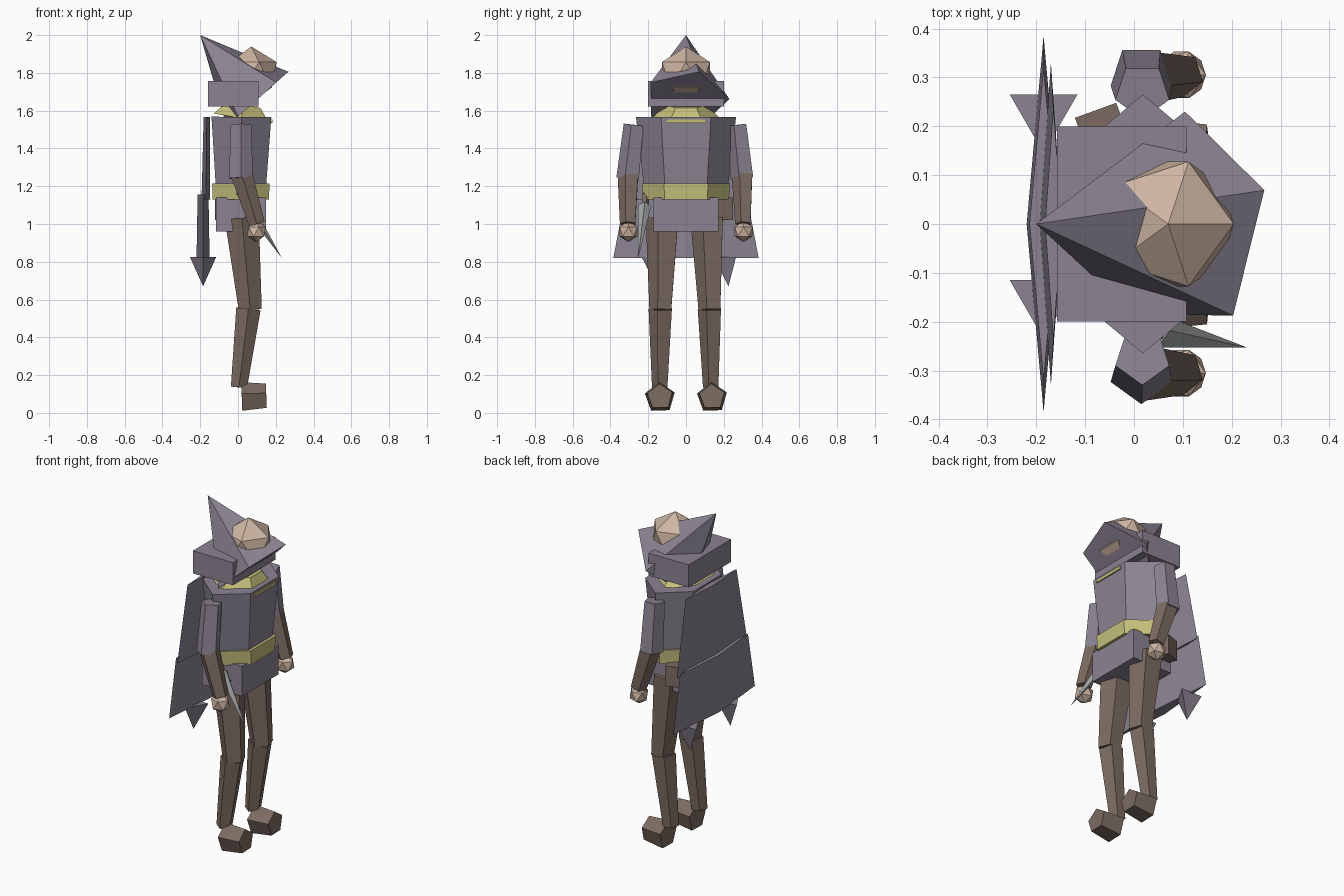
import bpy, bmesh, math
from mathutils import Vector

cube = bpy.data.objects.get("Cube")
if cube:
    bpy.data.objects.remove(cube, do_unlink=True)


def material(name, rgb):
    m = bpy.data.materials.new(name)
    m.use_nodes = True
    m.diffuse_color = (*rgb, 1)
    bsdf = m.node_tree.nodes["Principled BSDF"]
    bsdf.inputs["Base Color"].default_value = (*rgb, 1)
    bsdf.inputs["Roughness"].default_value = 0.9
    return m


PURPLE = material("dusty purple cloth", (0.26, 0.23, 0.29))
BROWN = material("brown leather", (0.20, 0.148, 0.12))
YELLOW = material("pale yellow trim", (0.55, 0.52, 0.2))
SKIN = material("skin", (0.62, 0.46, 0.36))
STEEL = material("grey steel", (0.36, 0.38, 0.37))


def finish(name, bm, mat):
    bmesh.ops.recalc_face_normals(bm, faces=bm.faces)
    mesh = bpy.data.meshes.new(name)
    bm.to_mesh(mesh)
    bm.free()
    mesh.materials.append(mat)
    obj = bpy.data.objects.new(name, mesh)
    bpy.context.collection.objects.link(obj)
    return obj


def limb(name, a, b, r1, r2, sides, mat, turn=0, squash=1):
    """Tapered prism from a to b; turn is the angle of the first corner, squash flattens across."""
    a, b = Vector(a), Vector(b)
    axis = (b - a).normalized()
    side = Vector((0, 1, 0))
    side = (side - axis * side.dot(axis)).normalized()
    other = axis.cross(side)
    if other.x + other.z < 0:
        other = -other
    bm = bmesh.new()
    rings = []
    for centre, r in ((a, r1), (b, r2)):
        count = sides if r else 1
        ring = []
        for i in range(count):
            t = math.radians(turn) + math.tau * i / sides
            ring.append(bm.verts.new(centre + side * r * math.cos(t)
                                     + other * r * squash * math.sin(t)))
        rings.append(ring)
    lower, upper = rings
    bm.faces.new(lower)
    if r2:
        bm.faces.new(upper)
    for i in range(sides):
        j = (i + 1) % sides
        if r2:
            bm.faces.new((lower[i], lower[j], upper[j], upper[i]))
        else:
            bm.faces.new((lower[i], lower[j], upper[0]))
    return finish(name, bm, mat)


def box(name, centre, size, mat, tilt=0):
    bm = bmesh.new()
    bmesh.ops.create_cube(bm, size=1)
    bmesh.ops.scale(bm, vec=size, verts=bm.verts)
    obj = finish(name, bm, mat)
    obj.location = centre
    obj.rotation_euler.z = math.radians(tilt)
    return obj


def ball(name, centre, r, mat, turn=0):
    bm = bmesh.new()
    bmesh.ops.create_icosphere(bm, subdivisions=1, radius=r)
    # spin so that a corner of the upper ring points along +x
    top = max(bm.verts, key=lambda v: v.co.z)
    near = top.link_edges[0].other_vert(top).co
    spin = math.radians(turn) - math.atan2(near.y, near.x)
    obj = finish(name, bm, mat)
    obj.location = centre
    obj.rotation_euler.z = spin
    return obj


# Head, pointed hat and hood
ball("head", (0.07, 0, 1.79), 0.15, SKIN)
limb("pointed_hat", (0.103, 0, 1.66), (-0.2, 0, 2.0), 0.23, 0, 5, PURPLE, turn=72.5)
box("hood", (-0.025, 0, 1.69), (0.265, 0.4, 0.135), PURPLE)

# Torso, collar, belt and skirt
limb("torso", (0.015, 0, 1.13), (0.018, 0, 1.567), 0.215, 0.265, 6, PURPLE, squash=0.69)
limb("collar", (0.018, 0, 1.56), (0.03, 0, 1.63), 0.18, 0.11, 6, YELLOW, squash=0.95)
box("chest_trim", (0.172, 0, 1.543), (0.02, 0.2, 0.018), YELLOW)
limb("belt", (0.015, 0, 1.13), (0.015, 0, 1.215), 0.228, 0.232, 6, YELLOW, squash=0.755)
box("skirt", (0.015, 0, 1.05), (0.265, 0.345, 0.18), PURPLE)
box("pouch", (-0.065, 0.195, 1.08), (0.09, 0.08, 0.12), BROWN, tilt=20)

# Cape in two thin panels with hanging points
limb("cape_upper", (-0.17, 0, 1.13), (-0.165, 0, 1.567), 0.33, 0.24, 4, PURPLE, squash=0.07)
limb("cape_lower", (-0.185, 0, 0.82), (-0.185, 0, 1.155), 0.385, 0.32, 4, PURPLE, squash=0.09)
for label, y in (("left", 0.225), ("right", -0.155)):
    limb(label + "_cape_point", (-0.185, y, 0.825), (-0.185, y, 0.67), 0.08, 0, 3,
         PURPLE, turn=180)

# Arms and legs
for label, s in (("left", 1), ("right", -1)):
    limb(label + "_upper_arm", (0.015, s * 0.303, 1.24), (0.017, s * 0.272, 1.525),
         0.066, 0.058, 5, PURPLE, turn=180)
    limb(label + "_forearm", (0.1, s * 0.305, 1.0), (0.02, s * 0.302, 1.26),
         0.045, 0.06, 5, BROWN, turn=180)
    ball(label + "_hand", (0.097, s * 0.305, 0.96), 0.056, SKIN)
    limb(label + "_thigh", (0.065, s * 0.13, 0.545), (0.02, s * 0.118, 1.03),
         0.064, 0.095, 5, BROWN, turn=180)
    limb(label + "_shin", (0.005, s * 0.135, 0.135), (0.055, s * 0.13, 0.55),
         0.045, 0.068, 5, BROWN, turn=180)
    limb(label + "_foot", (0.02, s * 0.138, 0.08), (0.15, s * 0.138, 0.085),
         0.083, 0.07, 5, BROWN, turn=20)

# Dagger
limb("dagger_blade", (0.05, -0.218, 1.1), (0.232, -0.253, 0.82), 0.035, 0, 4, STEEL, squash=0.8)
limb("dagger_handle", (0.05, -0.218, 1.1), (0.005, -0.21, 1.17), 0.02, 0.02, 5, BROWN)
